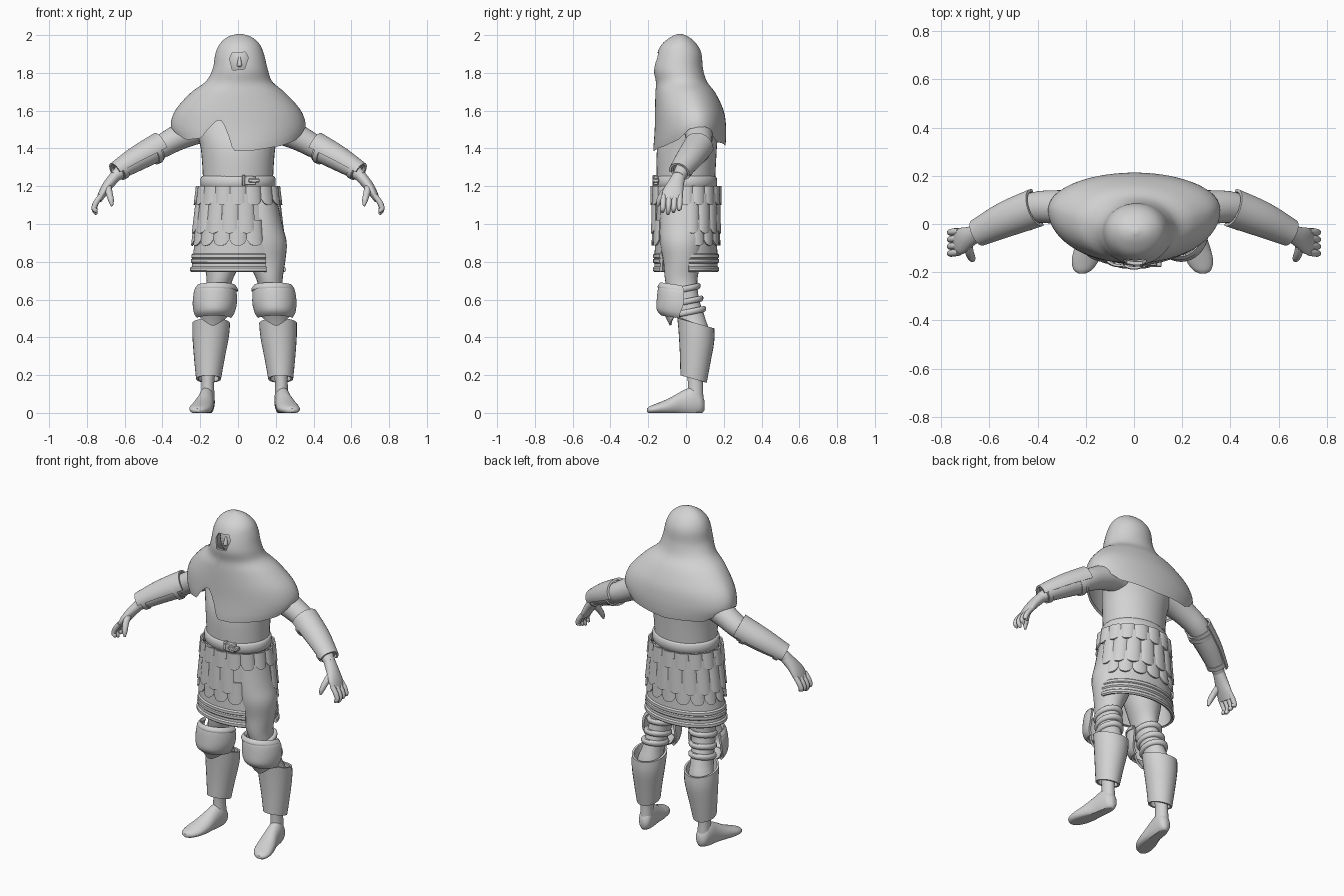
import bpy
import bmesh
from math import sin, cos, pi, radians, sqrt
from mathutils import Vector

old = bpy.data.objects.get("Cube")
if old:
    bpy.data.objects.remove(old)

grey = bpy.data.materials.new("plain_grey")
grey.use_nodes = True
grey.diffuse_color = (0.65, 0.65, 0.65, 1)
grey.node_tree.nodes["Principled BSDF"].inputs["Base Color"].default_value = grey.diffuse_color

X, Y, Z = Vector((1, 0, 0)), Vector((0, 1, 0)), Vector((0, 0, 1))
LEG_AXIS = 0.035


def catmull(rows, steps):
    """Smoothly subdivide a list of number tuples."""
    out = []
    for i in range(len(rows) - 1):
        quad = [rows[max(i - 1, 0)], rows[i], rows[i + 1], rows[min(i + 2, len(rows) - 1)]]
        for k in range(steps):
            t = k / steps
            out.append(tuple(
                b + t * (c - a + t * (2 * a - 5 * b + 4 * c - d + t * (3 * (b - c) + d - a))) / 2
                for a, b, c, d in zip(*quad)))
    return out + [tuple(rows[-1])]


def lookup(table, key):
    """Linear interpolation in rows that start with a rising key."""
    for low, high in zip(table, table[1:]):
        if key <= high[0]:
            t = max(0, (key - low[0]) / (high[0] - low[0]))
            return [a + t * (b - a) for a, b in zip(low[1:], high[1:])]
    return list(table[-1][1:])


def finish(obj, thick=0, mirror=None):
    """Thicken, mirror, apply and shade an object."""
    if thick:
        mod = obj.modifiers.new("thickness", "SOLIDIFY")
        mod.thickness, mod.offset = thick, 0
    if mirror is not None:
        for v in obj.data.vertices:
            v.co.x -= mirror
        obj.location.x = mirror
        obj.modifiers.new("mirror", "MIRROR").use_mirror_merge = False
    bpy.ops.object.select_all(action="DESELECT")
    obj.select_set(True)
    bpy.context.view_layer.objects.active = obj
    bpy.ops.object.convert(target="MESH")
    bpy.ops.object.shade_smooth_by_angle(angle=radians(40))
    return obj


def skin(name, rings, closed=True, caps=True, thick=0, mirror=None):
    """Join equal rings of points into a surface."""
    bm = bmesh.new()
    grid = [[bm.verts.new(p) for p in ring] for ring in rings]
    n = len(grid[0])
    for a, b in zip(grid, grid[1:]):
        for j in range(n if closed else n - 1):
            k = (j + 1) % n
            bm.faces.new((a[j], a[k], b[k], b[j]))
    if closed and caps:
        bm.faces.new(grid[0])
        bm.faces.new(grid[-1])
    bmesh.ops.recalc_face_normals(bm, faces=bm.faces)
    mesh = bpy.data.meshes.new(name)
    bm.to_mesh(mesh)
    bm.free()
    mesh.materials.append(grey)
    obj = bpy.data.objects.new(name, mesh)
    bpy.context.collection.objects.link(obj)
    return finish(obj, thick, mirror)


def loft(name, sections, axes=(X, Y), arc=None, tilt=0, steps=4, segs=28, caps=True,
         thick=0, mirror=None):
    """Loft ellipses (x, y, z, r1, r2[, half angle]); axes=None keeps them square to the path."""
    rows = catmull(sections, steps)
    rings = []
    for i, row in enumerate(rows):
        c = Vector(row[:3])
        side, depth = axes or (X, Y)
        if not axes:
            t = (Vector(rows[min(i + 1, len(rows) - 1)][:3]) - Vector(rows[max(i - 1, 0)][:3])).normalized()
            side = t.cross(Y).normalized()
            depth = side.cross(t)
        lo, hi = arc or (-180, 180)
        if len(row) > 5:
            lo, hi = -row[5], row[5]
        count = segs + 1 if arc else segs
        ring = []
        for j in range(count):
            a = radians(lo + (hi - lo) * j / segs)
            p = c + side * row[3] * sin(a) - depth * row[4] * cos(a)
            p.z = max(0, p.z + tilt * (p.y - c.y))
            ring.append(p)
        rings.append(ring)
    return skin(name, rings, not arc, caps, thick, mirror)


# Torso, neck and head
loft("torso", [(0, 0, 1.12, .185, .15), (0, 0, 1.25, .186, .155), (0, .005, 1.4, .197, .158),
               (0, .025, 1.5, .22, .145), (0, .03, 1.58, .2, .12), (.01, 0, 1.67, .08, .08),
               (.01, -.02, 1.8, .06, .065)], segs=40)
loft("head", [(.01, -.035, 1.86 - .12 * cos(a), .085 * sin(a), .095 * sin(a))
              for a in [.05 + k * (pi - .1) / 10 for k in range(11)]], steps=2)
loft("nose", [(.008, -.122, 1.885, .006, .008), (.008, -.13, 1.855, .011, .014),
              (.008, -.132, 1.838, .013, .014), (.008, -.125, 1.83, .006, .008)], segs=12)

# Hooded cape: half widths, depths and middle by height, with an uneven hem
cape = catmull([(1.38, -.3, .3, -.168, .2, .04), (1.45, -.33, .335, -.162, .205, .05),
                (1.52, -.35, .352, -.158, .205, .06), (1.6, -.325, .325, -.157, .192, .05),
                (1.69, -.245, .245, -.155, .15, .02), (1.75, -.165, .175, -.152, .105, -.01),
                (1.82, -.127, .15, -.163, .083, -.03), (1.9, -.113, .13, -.146, .075, -.03),
                (1.95, -.09, .107, -.12, .05, -.03), (1.985, -.05, .065, -.075, .01, -.03),
                (2, 0, .015, -.04, -.025, -.032)], 5)
hem = [(-180, 1.42), (-135, 1.44), (-105, 1.52), (-80, 1.51), (-55, 1.45), (-35, 1.46), (-21, 1.54),
       (-16, 1.56), (-11, 1.52), (-5, 1.39), (10, 1.39), (45, 1.42), (65, 1.45), (80, 1.51),
       (105, 1.52), (135, 1.44), (180, 1.42)]
rings = []
for i in range(49):
    t = (i / 48) ** 1.7
    ring = []
    for j in range(120):
        deg = -180 + 3 * j
        z = 2 - t * (2 - lookup(hem, deg)[0])
        x0, x1, y0, y1, mid = lookup(cape, z)
        s, c = sin(radians(deg)), cos(radians(deg))
        depth = mid - y0 if c > 0 else y1 - mid
        ring.append(((x0 + x1) / 2 + s * (x1 - x0) / 2, mid - c * depth, z))
    rings.append(ring)
hood = skin("hooded_cape", rings, thick=.014)
# Skin caps both ends, so the face opening is cut through a hood opened below
bm = bmesh.new()
bm.from_mesh(hood.data)
bmesh.ops.delete(bm, geom=[f for f in bm.faces if len(f.verts) > 20 and f.calc_center_median().z < 1.7],
                 context="FACES")
bmesh.ops.recalc_face_normals(bm, faces=bm.faces)
bm.to_mesh(hood.data)
bm.free()
# Close the two loose hem edges into one rim
bm = bmesh.new()
bm.from_mesh(hood.data)
loose = [e for e in bm.edges if e.is_boundary]
if loose:
    bmesh.ops.bridge_loops(bm, edges=loose)
bmesh.ops.recalc_face_normals(bm, faces=bm.faces)
bm.to_mesh(hood.data)
bm.free()
opening = [(-.045, 1.875), (-.03, 1.905), (.04, 1.91), (.055, 1.88), (.035, 1.82), (-.03, 1.815)]
cutter = skin("face_opening_cutter", [[(x, y, z) for x, z in opening] for y in (-.3, -.09)])
cutter.hide_render = True
cut = hood.modifiers.new("opening", "BOOLEAN")
cut.operation, cut.object, cut.solver = "DIFFERENCE", cutter, "EXACT"
finish(hood)
bpy.data.objects.remove(cutter)

# Belt and buckle
loft("belt", [(0, 0, 1.19, .185, .15), (0, 0, 1.2, .198, .163), (0, 0, 1.243, .198, .163),
              (0, 0, 1.255, .185, .15)], steps=2, segs=48)
for name, x, wide, tall in (("buckle", .06, .036, .024), ("buckle_tongue", .085, .03, .01),
                            ("belt_keeper", .03, .008, .03)):
    bpy.ops.mesh.primitive_cube_add(size=2, location=(x, -.16, 1.23))
    part = bpy.context.object
    part.name = name
    part.scale = (wide, .014 if name == "buckle" else .018, tall)
    bpy.ops.object.transform_apply(location=False, rotation=False, scale=True)
    part.data.materials.append(grey)
    part.modifiers.new("bevel", "BEVEL").width = .004
    finish(part)


# Open skirt with trim bands
def skirt_point(deg, z, out=0):
    drop = (1.2 - z) / .45
    a = radians(deg)
    return Vector(((.188 + .054 * drop + out) * sin(a), -(.152 + .01 * drop + out) * cos(a), z))


def wrap(name, levels, thick):
    arc = [95 + 302 * j / 60 for j in range(61)]
    skin(name, [[skirt_point(d, z, out) for d in arc] for z, out in levels], False, thick=thick)


wrap("skirt", [(1.2 - .045 * k, 0) for k in range(11)], .012)
for z in (.76, .805, .83):
    wrap("skirt_band", [(z - .012, .003), (z - .006, .01), (z + .006, .01), (z + .012, .003)], .008)

# Three rows of rounded strips
for row, (top, low, out, shift) in enumerate([(1.2, 1.1, .016, 0), (1.16, .95, .011, .5), (1.02, .885, .004, 0)]):
    for k in range(16):
        mid = (k + shift) * 22.5
        if row and 30 < mid < 100:
            continue
        strip = []
        for v in range(9):
            line = []
            for u in [-1 + h / 4 for h in range(9)]:
                end = low + .04 * (1 - sqrt(1 - (.98 * u) ** 2))
                bulge = .014 * sqrt(1 - .9 * u * u)
                line.append(skirt_point(mid + u * 10.6, top + (end - top) * v / 8, out + bulge))
            strip.append(line)
        skin("skirt_strip", strip, False, thick=.01)

# Legs and feet
loft("legs", [(.115, -.01, 1.18, .08, .12), (.122, -.015, 1.0, .112, .125), (.138, -.02, .9, .12, .118),
              (.152, -.02, .8, .098, .1), (.168, -.025, .7, .068, .085), (.185, -.005, .6, .062, .075),
              (.2, .03, .5, .06, .072), (.212, .055, .4, .07, .07), (.228, .05, .2, .036, .042),
              (.23, .05, .08, .036, .042)], mirror=LEG_AXIS)
loft("feet", [(.228, .098, .04, .015, .025), (.23, .08, .05, .035, .055), (.235, .04, .06, .042, .078),
              (.243, -.02, .05, .046, .066), (.258, -.09, .032, .056, .045), (.272, -.15, .022, .056, .03),
              (.282, -.19, .016, .038, .02), (.286, -.206, .014, .012, .01)], axes=(X, Z), mirror=LEG_AXIS)

# Leg armour
loft("greaves", [(.212, .052, .475, .094, .092), (.215, .055, .4, .09, .088), (.222, .048, .28, .074, .074),
                 (.226, .04, .18, .06, .064)], tilt=-.3, caps=False, thick=.012, mirror=LEG_AXIS)
loft("knee_guards", [(.185, -.03, .668, .09, .095, 95), (.19, -.03, .645, .105, .11, 100),
                     (.193, -.03, .58, .11, .118, 98), (.196, -.03, .53, .1, .118, 90),
                     (.197, -.025, .505, .085, .1, 85)], arc=(-90, 90), tilt=-.15, thick=.014, mirror=LEG_AXIS)
loft("knee_rims", [(.185, -.03, .645, .108, .113, 96), (.185, -.03, .655, .108, .113, 96),
                   (.185, -.03, .672, .096, .101, 94)], arc=(-90, 90), tilt=-.15, thick=.012, mirror=LEG_AXIS)
loft("knee_points", [(.197, -.02, .53, .085, .095, 75), (.2, -.015, .495, .075, .08, 45),
                     (.203, -.01, .465, .07, .07, 6)], arc=(-90, 90), thick=.012, mirror=LEG_AXIS)
for z, x, y, r in ((.655, .178, -.012, .08), (.59, .188, .005, .078), (.535, .196, .02, .078)):
    loft("knee_straps", [(x, y, z - .016, r - .012, r), (x, y, z - .008, r - .004, r + .008),
                         (x, y, z + .008, r - .004, r + .008), (x, y, z + .016, r - .012, r)],
         tilt=.2, steps=2, mirror=LEG_AXIS)

# Arms and bracers
loft("arms", [(.12, .06, 1.52, .085, .08), (.22, .065, 1.5, .078, .078), (.32, .07, 1.457, .068, .07),
              (.42, .066, 1.402, .06, .064), (.54, .016, 1.335, .05, .052), (.655, -.04, 1.25, .03, .034)],
     axes=None, mirror=0)
loft("bracers", [(.425, .06, 1.4, .063, .067), (.53, .02, 1.343, .056, .06), (.632, -.03, 1.28, .042, .046)],
     axes=None, caps=False, thick=.01, mirror=0)
loft("bracer_plates", [(.405, .068, 1.412, .073, .075), (.53, .02, 1.345, .064, .068),
                       (.648, -.036, 1.275, .047, .052)],
     axes=None, arc=(-15, 190), thick=.012, mirror=0)
for x, y, z, r in ((.44, .053, 1.392, .071), (.61, -.018, 1.294, .053)):
    loft("bracer_straps", [(x, y, z, r, r + .003), (x + .02, y - .01, z - .012, r - .002, r + .001)],
         axes=None, steps=1, thick=.008, caps=False, mirror=0)

# Hands, with fingers hanging and slightly curled
loft("palms", [(.645, -.035, 1.258, .03, .034), (.685, -.055, 1.21, .028, .044), (.715, -.07, 1.165, .023, .055),
               (.737, -.078, 1.125, .015, .05)], axes=None, mirror=0)
for k in range(4):
    y = -.118 + .029 * k
    low = 1.05 + .01 * abs(k - 1)
    loft("fingers", [(.725, y, 1.15, .014, .014), (.75, y - .002, 1.115, .015, .015),
                     (.762, y - .004, 1.085, .014, .013), (.755, y - .006, low + .012, .012, .012),
                     (.748, y - .006, low, .005, .005)], axes=None, segs=12, mirror=0)
loft("thumbs", [(.69, -.08, 1.2, .02, .02), (.682, -.118, 1.165, .018, .018),
                (.672, -.142, 1.125, .015, .015), (.667, -.15, 1.095, .006, .006)],
     axes=None, segs=12, mirror=0)
